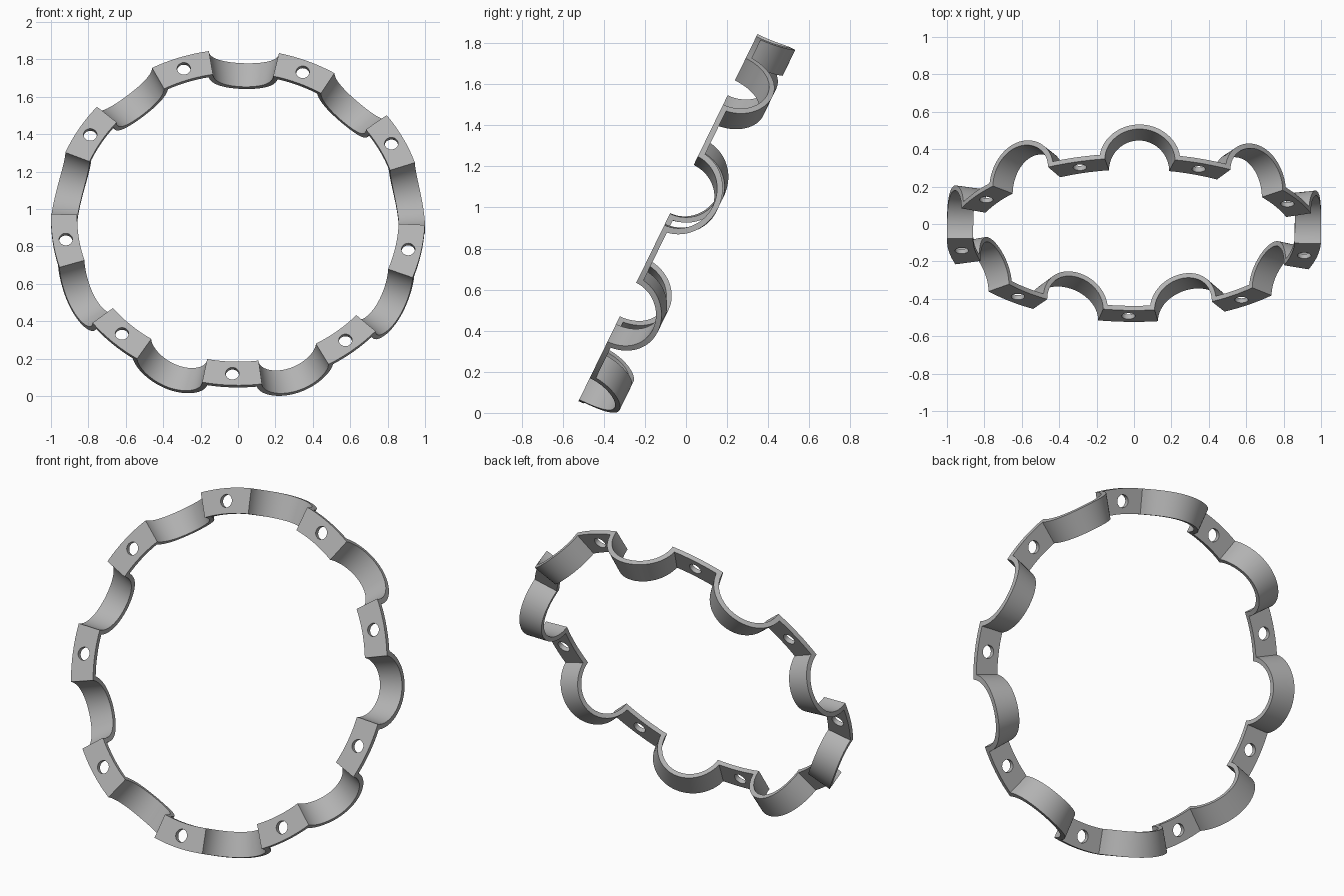
import bpy, bmesh, math
from mathutils import Matrix

cube = bpy.data.objects.get("Cube")
if cube:
    bpy.data.objects.remove(cube, do_unlink=True)

COUNT = 9
R_IN, R_OUT, R_HOLE = 0.86, 1.0, 0.93
THICK, BOW = 0.027, 0.172            # band thickness, inner depth of each arch
STEP = 2 * math.pi / COUNT
HALF_PLATE = math.radians(9.2)
HALF_ARCH = STEP / 2 - HALF_PLATE
START = math.radians(-91.85)
ARCH_SEGS, PLATE_SEGS = 32, 8

# Grey metal
mat = bpy.data.materials.new("grey_metal")
mat.use_nodes = True
grey = (0.45, 0.45, 0.45, 1)
mat.diffuse_color = grey
mat.node_tree.nodes["Principled BSDF"].inputs["Base Color"].default_value = grey


def make_object(name, bm):
    bmesh.ops.recalc_face_normals(bm, faces=bm.faces)
    mesh = bpy.data.meshes.new(name)
    bm.to_mesh(mesh)
    bm.free()
    mesh.materials.append(mat)
    obj = bpy.data.objects.new(name, mesh)
    bpy.context.collection.objects.link(obj)
    return obj


def band_stations():
    """Pairs of (angle, depth) for front and back of one plate and one arch."""
    outer = BOW + THICK
    phi0 = math.asin(THICK / outer)
    arch = []
    for i in range(ARCH_SEGS + 1):
        t = i / ARCH_SEGS
        a, b = math.pi * t, phi0 + (math.pi - 2 * phi0) * t
        arch.append(((STEP / 2 - HALF_ARCH * math.cos(a), BOW * math.sin(a)),
                     (STEP / 2 - HALF_ARCH * outer / BOW * math.cos(b), outer * math.sin(b))))
    half_back = arch[0][1][0]
    plate = []
    for i in range(1, PLATE_SEGS):
        k = 2 * i / PLATE_SEGS - 1
        plate.append(((k * HALF_PLATE, 0), (k * half_back, THICK)))
    return plate + arch


# Scalloped ring: flat plates alternating with half-round arches
bm = bmesh.new()
loops = []
for n in range(COUNT):
    for front, back in band_stations():
        corners = [(R_IN, front), (R_OUT, front), (R_OUT, back), (R_IN, back)]
        loops.append([bm.verts.new((r * math.cos(START + n * STEP + ang),
                                    r * math.sin(START + n * STEP + ang), -depth))
                      for r, (ang, depth) in corners])
for i, here in enumerate(loops):
    there = loops[(i + 1) % len(loops)]
    for k in range(4):
        m = (k + 1) % 4
        bm.faces.new((here[k], here[m], there[m], there[k]))
ring = make_object("scalloped_ring", bm)

# Screw hole cutters, one through each plate
bm = bmesh.new()
for n in range(COUNT):
    ang = START + n * STEP
    place = Matrix.Translation((R_HOLE * math.cos(ang), R_HOLE * math.sin(ang), -THICK / 2))
    bmesh.ops.create_cone(bm, cap_ends=True, segments=32, radius1=0.036, radius2=0.036,
                          depth=THICK * 3, matrix=place)
cutter = make_object("hole_cutter", bm)
cutter.hide_render = True

cut = ring.modifiers.new("screw_holes", "BOOLEAN")
cut.operation = "DIFFERENCE"
cut.solver = "EXACT"
cut.object = cutter
bpy.context.view_layer.objects.active = ring
ring.select_set(True)
cutter.select_set(False)
bpy.ops.object.modifier_apply(modifier=cut.name)
bpy.data.objects.remove(cutter, do_unlink=True)

# Smooth curves with crisp rims, then lean the ring back
bpy.ops.object.shade_smooth_by_angle(angle=math.radians(30))
ring.rotation_euler = (math.radians(64), 0, 0)
ring.location = (0, -0.085, 0.956)
